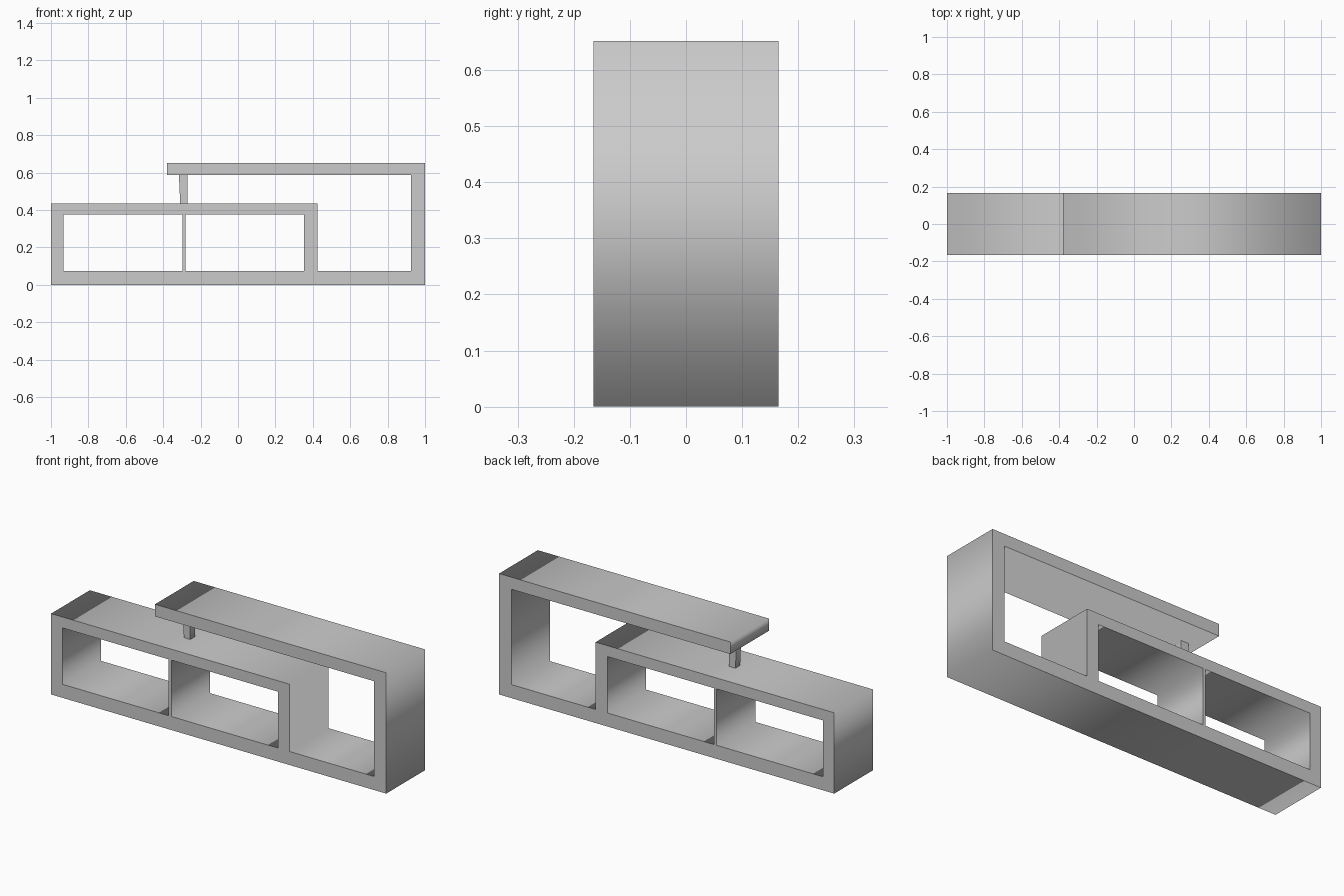
import bpy, math

if "Cube" in bpy.data.objects:
    bpy.data.objects.remove(bpy.data.objects["Cube"])


def rect(x0, x1, z0, z1):
    return [(x0, z0), (x1, z0), (x1, z1), (x0, z1)]


def extruded_profile(name, loops, half_depth):
    """Fill closed front-view (x, z) loops, inner ones as holes, and extrude along y."""
    cu = bpy.data.curves.new(name, 'CURVE')
    cu.dimensions = '2D'
    cu.fill_mode = 'BOTH'
    cu.extrude = half_depth
    for pts in loops:
        sp = cu.splines.new('POLY')
        sp.points.add(len(pts) - 1)
        for p, (x, z) in zip(sp.points, pts):
            p.co = (x, z, 0, 1)
        sp.use_cyclic_u = True
    ob = bpy.data.objects.new(name, cu)
    bpy.context.collection.objects.link(ob)
    ob.rotation_euler.x = math.pi / 2
    bpy.ops.object.select_all(action='DESELECT')
    ob.select_set(True)
    bpy.context.view_layer.objects.active = ob
    bpy.ops.object.convert(target='MESH')
    return bpy.context.object


# Shelf frame: low cabinet on the left, tall wall and overhanging top on the right
outline = [(-1, 0), (1, 0), (1, 0.652), (-0.38, 0.652), (-0.38, 0.587),
           (0.926, 0.587), (0.926, 0.073), (0.424, 0.073), (0.424, 0.436), (-1, 0.436)]

# Two open bays, leaving a thin divider between them
bays = [rect(-0.933, -0.298, 0.073, 0.377), rect(-0.282, 0.354, 0.073, 0.377)]
extruded_profile("shelf_frame", [outline] + bays, 0.165)

# Small post carrying the overhanging top, leaning slightly on its left face
extruded_profile("support_post",
                 [[(-0.309, 0.436), (-0.271, 0.436), (-0.271, 0.587), (-0.316, 0.587)]], 0.02)
